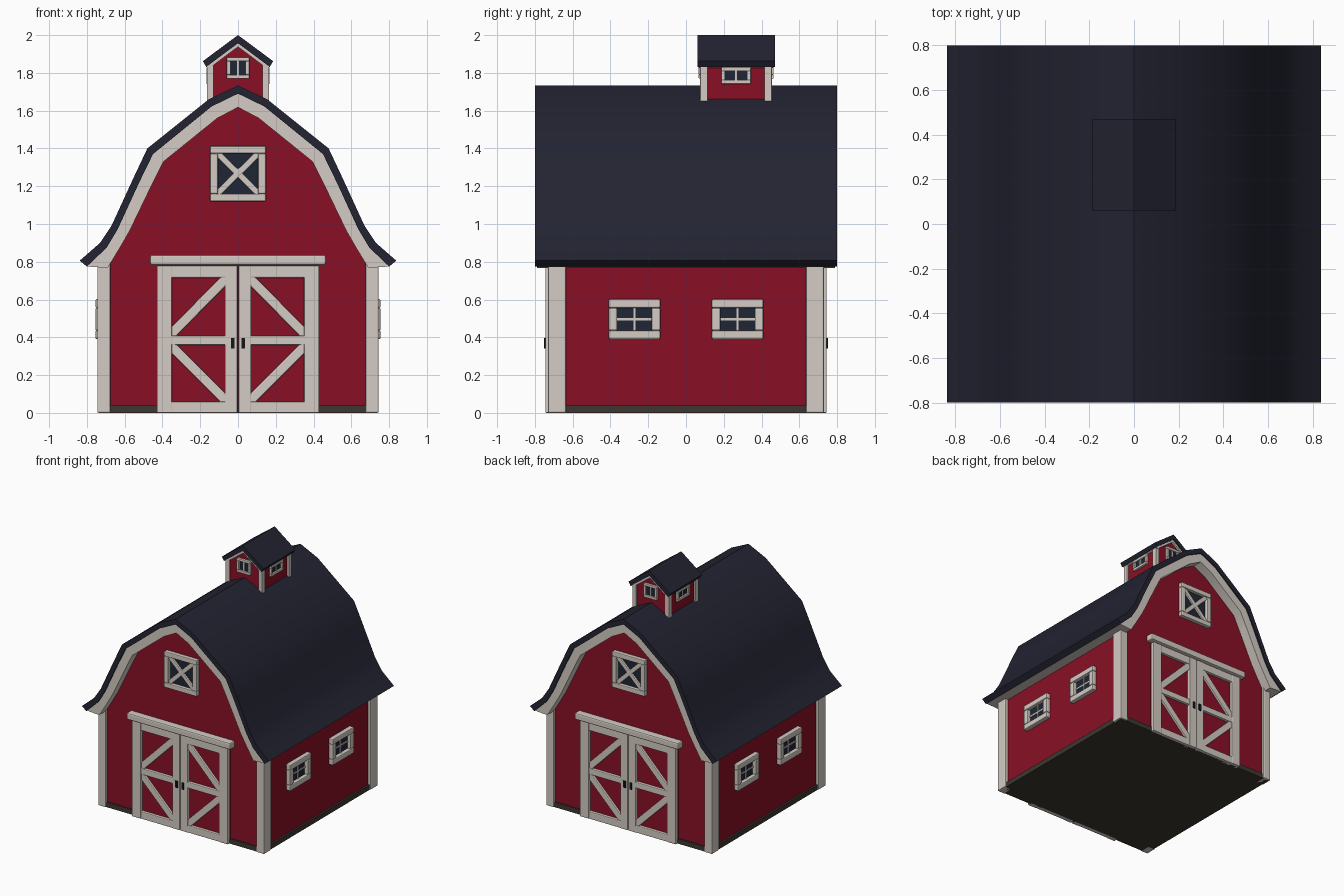
import bpy, bmesh, math
from mathutils import Matrix, Vector

if "Cube" in bpy.data.objects:
    bpy.data.objects.remove(bpy.data.objects["Cube"])


def material(name, rgb):
    m = bpy.data.materials.new(name)
    m.diffuse_color = (*rgb, 1)
    m.use_nodes = True
    m.node_tree.nodes["Principled BSDF"].inputs["Base Color"].default_value = m.diffuse_color
    return m


RED = material("barn red", (0.25, 0.005, 0.019))
WHITE = material("warm white", (0.66, 0.60, 0.55))
NAVY = material("roof navy", (0.016, 0.017, 0.031))
GLASS = material("dark glass", (0.014, 0.019, 0.037))
STONE = material("foundation brown", (0.048, 0.038, 0.031))
BLACK = material("handle black", (0.008, 0.008, 0.010))


def finish(bm, name, mat, bevel=0.0):
    bmesh.ops.recalc_face_normals(bm, faces=bm.faces)
    me = bpy.data.meshes.new(name)
    bm.to_mesh(me)
    bm.free()
    ob = bpy.data.objects.new(name, me)
    bpy.context.collection.objects.link(ob)
    me.materials.append(mat)
    if bevel:
        mod = ob.modifiers.new("soft edges", 'BEVEL')
        mod.width, mod.segments = bevel, 2
    return ob


def bars(name, mat, items, turn=0, centre=(0, 0), bevel=0.0):
    """Boards on a wall: (u0, v0, u1, v1, width, depth0, depth1); turn 0 = front, 1 = right..."""
    bm = bmesh.new()
    place = Matrix.Translation((*centre, 0)) @ Matrix.Rotation(turn * math.pi / 2, 4, 'Z')
    for u0, v0, u1, v1, w, d0, d1 in items:
        run = Vector((u1 - u0, 0, v1 - v0))
        m = (place @ Matrix.Translation(((u0 + u1) / 2, -(d0 + d1) / 2, (v0 + v1) / 2))
             @ Matrix.Rotation(-math.atan2(run.z, run.x), 4, 'Y')
             @ Matrix.Diagonal((run.length, abs(d1 - d0), w, 1)))
        bmesh.ops.create_cube(bm, size=1, matrix=m)
    return finish(bm, name, mat, bevel)


def rect(u0, u1, v0, v1, d0, d1):
    return (u0, (v0 + v1) / 2, u1, (v0 + v1) / 2, v1 - v0, d0, d1)


def frame(u0, u1, v0, v1, w, d0, d1):
    return [rect(u0, u1, v1 - w, v1, d0, d1), rect(u0, u1, v0, v0 + w, d0, d1),
            rect(u0, u0 + w, v0 + w, v1 - w, d0, d1), rect(u1 - w, u1, v0 + w, v1 - w, d0, d1)]


def extrude(bm, faces, length):
    geo = bmesh.ops.extrude_face_region(bm, geom=faces)["geom"]
    bmesh.ops.translate(bm, vec=(0, length, 0), verts=[g for g in geo if isinstance(g, bmesh.types.BMVert)])


def mirrored(half):
    return [(-x, z) for x, z in reversed(half[1:])] + half


def band(name, mat, outer, inner, y0, y1):
    """Shell between two half profiles, mirrored and run along y."""
    bm = bmesh.new()
    o = [bm.verts.new((x, y0, z)) for x, z in mirrored(outer)]
    i = [bm.verts.new((x, y0, z)) for x, z in mirrored(inner)]
    extrude(bm, [bm.faces.new((o[k], o[k + 1], i[k + 1], i[k])) for k in range(len(o) - 1)], y1 - y0)
    return finish(bm, name, mat)


def prism(name, mat, half, y0, y1):
    bm = bmesh.new()
    extrude(bm, [bm.faces.new([bm.verts.new((x, y0, z)) for x, z in mirrored(half)])], y1 - y0)
    return finish(bm, name, mat)


# Roof profiles, ridge to eave
roof_top = [(0, 1.733), (0.155, 1.66), (0.48, 1.40), (0.557, 1.236), (0.67, 0.99), (0.73, 0.90), (0.838, 0.806)]
roof_low = [(0, 1.69), (0.14, 1.622), (0.45, 1.37), (0.523, 1.22), (0.637, 0.972), (0.695, 0.875), (0.80, 0.775)]
trim_low = [(0, 1.618), (0.11, 1.56), (0.395, 1.33), (0.46, 1.20), (0.573, 0.965), (0.625, 0.875), (0.69, 0.768)]

roofs = [band("main_roof", NAVY, roof_top, roof_low, -0.80, 0.80),
         band("gable_trim", WHITE, roof_low, trim_low, -0.79, 0.79)]

# Walls and foundation
prism("barn_walls", RED, [(0, 1.65), (0.42, 1.35), (0.60, 0.96), (0.72, 0.80), (0.72, 0.03)], -0.71, 0.71)
bars("foundation", STONE, [rect(-0.735, 0.735, 0, 0.04, -0.72, 0.72)])

# Corner posts
for sx in (-1, 1):
    for sy in (-1, 1):
        bars("corner_post", WHITE, [rect(-0.035, 0.035, 0, 0.80, -0.0475, 0.0475)],
             centre=(sx * 0.71, sy * 0.683), bevel=0.008)

# Both gable ends: double doors and loft window
for turn in (0, 2):
    boards, panels = [], []
    for s in (-1, 1):
        a, b = sorted((s * 0.003, s * 0.43))
        panels.append(rect(a, b, 0.01, 0.78, 0.70, 0.72))
        for u0, u1 in ((0.003, 0.07), (0.35, 0.43)):
            u0, u1 = sorted((s * u0, s * u1))
            boards.append(rect(u0, u1, 0.0, 0.78, 0.70, 0.745))
        a, b = sorted((s * 0.06, s * 0.36))
        for v0, v1 in ((0.0, 0.06), (0.36, 0.41), (0.715, 0.78)):
            boards.append(rect(a, b, v0, v1, 0.70, 0.742))
        boards.append((s * 0.06, 0.715, s * 0.36, 0.41, 0.052, 0.70, 0.738))
        boards.append((s * 0.36, 0.36, s * 0.06, 0.06, 0.052, 0.70, 0.738))
    bars("door_panels", RED, panels, turn)
    bars("door_boards", WHITE, boards, turn, bevel=0.006)
    bars("door_rail", WHITE, [rect(-0.465, 0.465, 0.783, 0.837, 0.70, 0.765)], turn, bevel=0.01)
    bars("door_handles", BLACK, [rect(s * 0.028 - 0.010, s * 0.028 + 0.010, 0.342, 0.396, 0.74, 0.752)
                                 for s in (-1, 1)], turn)
    bars("loft_glass", GLASS, [rect(-0.12, 0.12, 1.14, 1.39, 0.705, 0.714)], turn)
    bars("loft_frame", WHITE, frame(-0.147, 0.147, 1.12, 1.413, 0.04, 0.70, 0.74)
         + [(-0.11, 1.16, 0.11, 1.375, 0.034, 0.70, 0.73), (-0.11, 1.375, 0.11, 1.16, 0.034, 0.70, 0.729)],
         turn, bevel=0.006)

# Side windows, two on each long wall
for turn in (1, 3):
    for c in (-0.273, 0.273):
        bars("side_glass", GLASS, [rect(c - 0.11, c + 0.11, 0.41, 0.58, 0.715, 0.725)], turn)
        bars("side_frame", WHITE, frame(c - 0.137, c + 0.137, 0.39, 0.602, 0.046, 0.71, 0.755), turn, bevel=0.008)
        bars("side_muntins", WHITE, [rect(c - 0.006, c + 0.006, 0.42, 0.57, 0.715, 0.732),
                                     rect(c - 0.1, c + 0.1, 0.490, 0.502, 0.715, 0.731)], turn)

# Cupola
CY = 0.265
prism("cupola_walls", RED, [(0, 1.955), (0.15, 1.84), (0.15, 1.55)], CY - 0.18, CY + 0.18)
cup_low = [(0, 1.957), (0.168, 1.832)]
roofs += [band("cupola_roof", NAVY, [(0, 2.0), (0.186, 1.862)], cup_low, 0.06, 0.47),
          band("cupola_trim", WHITE, cup_low, [(0, 1.938), (0.15, 1.826)], 0.068, 0.462)]
for sx in (-1, 1):
    for sy in (-1, 1):
        bars("cupola_post", WHITE, [rect(-0.018, 0.018, 1.56, 1.845, -0.02, 0.02)],
             centre=(sx * 0.147, CY + sy * 0.17), bevel=0.004)
for turn in range(4):
    d, w, v0, v1 = (0.18, 0.06, 1.77, 1.882) if turn % 2 == 0 else (0.15, 0.078, 1.742, 1.83)
    bars("cupola_glass", GLASS, [rect(-w + 0.01, w - 0.01, v0 + 0.01, v1 - 0.01, d, d + 0.005)], turn, (0, CY))
    bars("cupola_frame", WHITE, frame(-w, w, v0, v1, 0.02, d - 0.005, d + 0.018)
         + [rect(-0.006, 0.006, v0 + 0.015, v1 - 0.015, d, d + 0.012)], turn, (0, CY), bevel=0.003)

# Smooth the curved roof while keeping its edges crisp
for ob in roofs:
    ob.select_set(True)
bpy.context.view_layer.objects.active = roofs[0]
bpy.ops.object.shade_smooth_by_angle(angle=math.radians(35))
